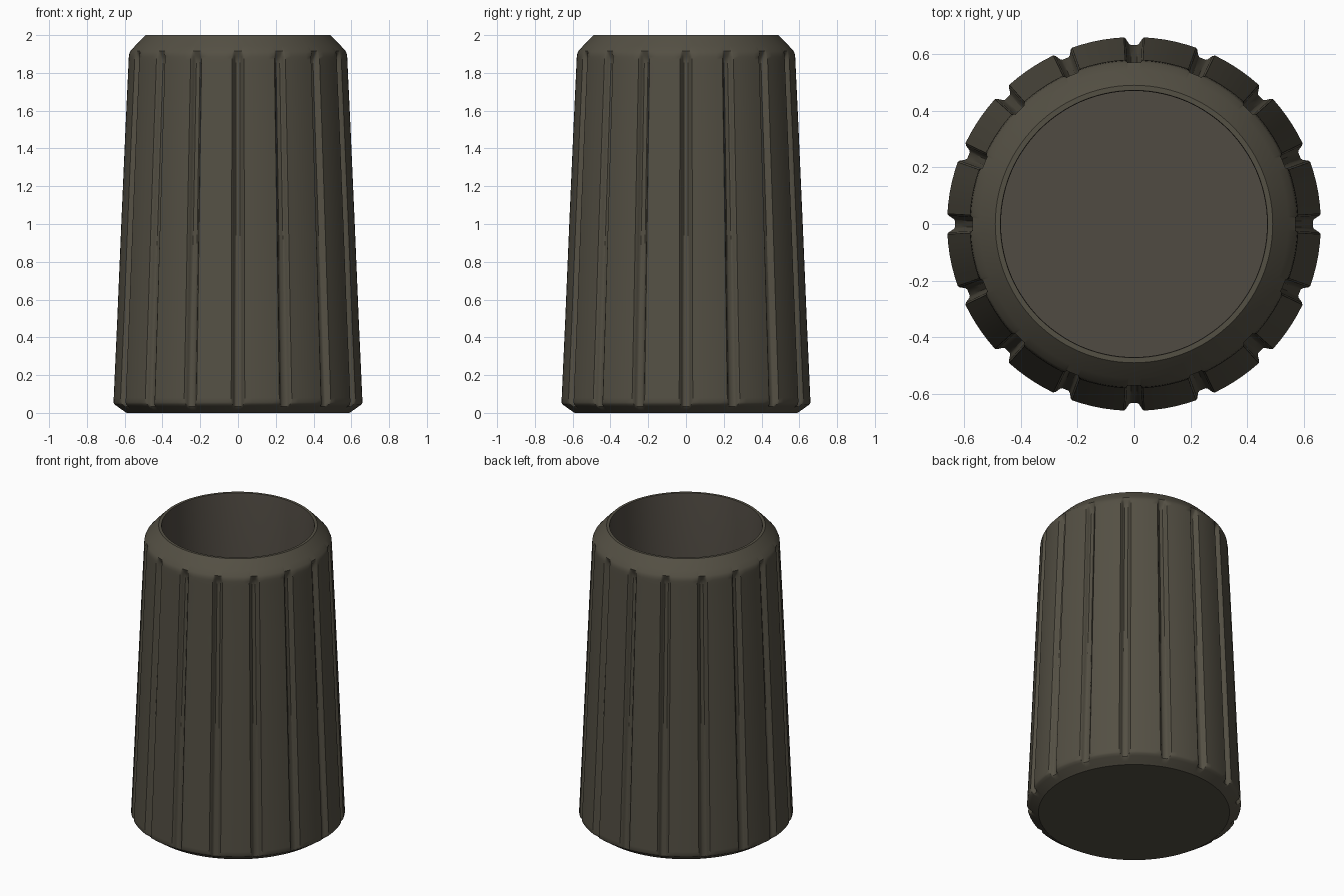
import bpy, bmesh, math

if "Cube" in bpy.data.objects:
    bpy.data.objects.remove(bpy.data.objects["Cube"])

FLUTES = 16
STEP = 2 * math.pi / FLUTES


def material(name, rgb):
    m = bpy.data.materials.new(name)
    m.diffuse_color = (*rgb, 1)
    m.use_nodes = True
    m.node_tree.nodes["Principled BSDF"].inputs["Base Color"].default_value = m.diffuse_color
    return m


# Outer silhouette (radius, height) from the foot to the rim
PROFILE = [(0.59, 0.0), (0.607, 0.012), (0.624, 0.023), (0.64, 0.035),
           (0.655, 0.045), (0.66, 0.056), (0.659, 0.08), (0.64, 0.5),
           (0.619, 1.0), (0.597, 1.5), (0.582, 1.82), (0.581, 1.85),
           (0.580, 1.87), (0.579, 1.885), (0.577, 1.9), (0.57, 1.915),
           (0.545, 1.943), (0.515, 1.975), (0.50, 1.99), (0.49, 2.0)]
INNER = [(0.472, 2.0), (0.47, 1.99), (0.47, 1.0), (0.47, 0.1)]


def wall_line(z):
    return 0.66 - 0.082 * (z - 0.05) / 1.83


def groove_depth(z):
    # Grooves run out with a rounded end just below the rim
    t = max(0.0, min(1.0, (1.91 - z) / 0.05))
    return 0.028 * math.sqrt(t)


def outer_radius(r, z, u):
    # u = distance from the groove centre in groove half-widths
    u = min(abs(u), 1.3)
    shape = 1.0 if u < 0.45 else 0.5 + 0.5 * math.cos(math.pi * (u - 0.45) / 0.85)
    d = groove_depth(z) * shape
    return min(r, wall_line(z) - d) if d > 1e-5 else r


# Columns are packed around each groove and sparse on the ribs
HALF = 0.042
US = [0, 0.45, 0.65, 0.85, 1.05, 1.3]
offs = sorted({s * u * HALF for u in US for s in (-1, 1)})
first = offs[-1]
gap = STEP - 2 * first
offs += [first + gap * i / 5 for i in range(1, 5)]
columns = [(k * STEP + o, o / HALF) for k in range(FLUTES) for o in offs]

bm = bmesh.new()
rings = []
for r, z in PROFILE:
    ring = []
    for a, u in columns:
        q = outer_radius(r, z, u)
        ring.append(bm.verts.new((q * math.cos(a), q * math.sin(a), z)))
    rings.append(ring)
for r, z in INNER:
    rings.append([bm.verts.new((r * math.cos(a), r * math.sin(a), z)) for a, u in columns])

n = len(columns)
for i in range(len(rings) - 1):
    lo, hi = rings[i], rings[i + 1]
    for j in range(n):
        k = (j + 1) % n
        f = bm.faces.new((lo[j], lo[k], hi[k], hi[j]))
        f.material_index = 1 if i >= len(PROFILE) else 0

# Underside and inside floor
bm.faces.new(list(reversed(rings[0])))
floor = bm.faces.new(rings[-1])
floor.material_index = 1
bm.normal_update()

mesh = bpy.data.meshes.new("fluted_cup")
bm.to_mesh(mesh)
bm.free()
mesh.materials.append(material("dark olive brown", (0.088, 0.079, 0.057)))
mesh.materials.append(material("dark inside brown", (0.080, 0.069, 0.055)))

cup = bpy.data.objects.new("fluted_cup", mesh)
bpy.context.collection.objects.link(cup)
bpy.context.view_layer.objects.active = cup
cup.select_set(True)
bpy.ops.object.shade_smooth_by_angle(angle=math.radians(35))
